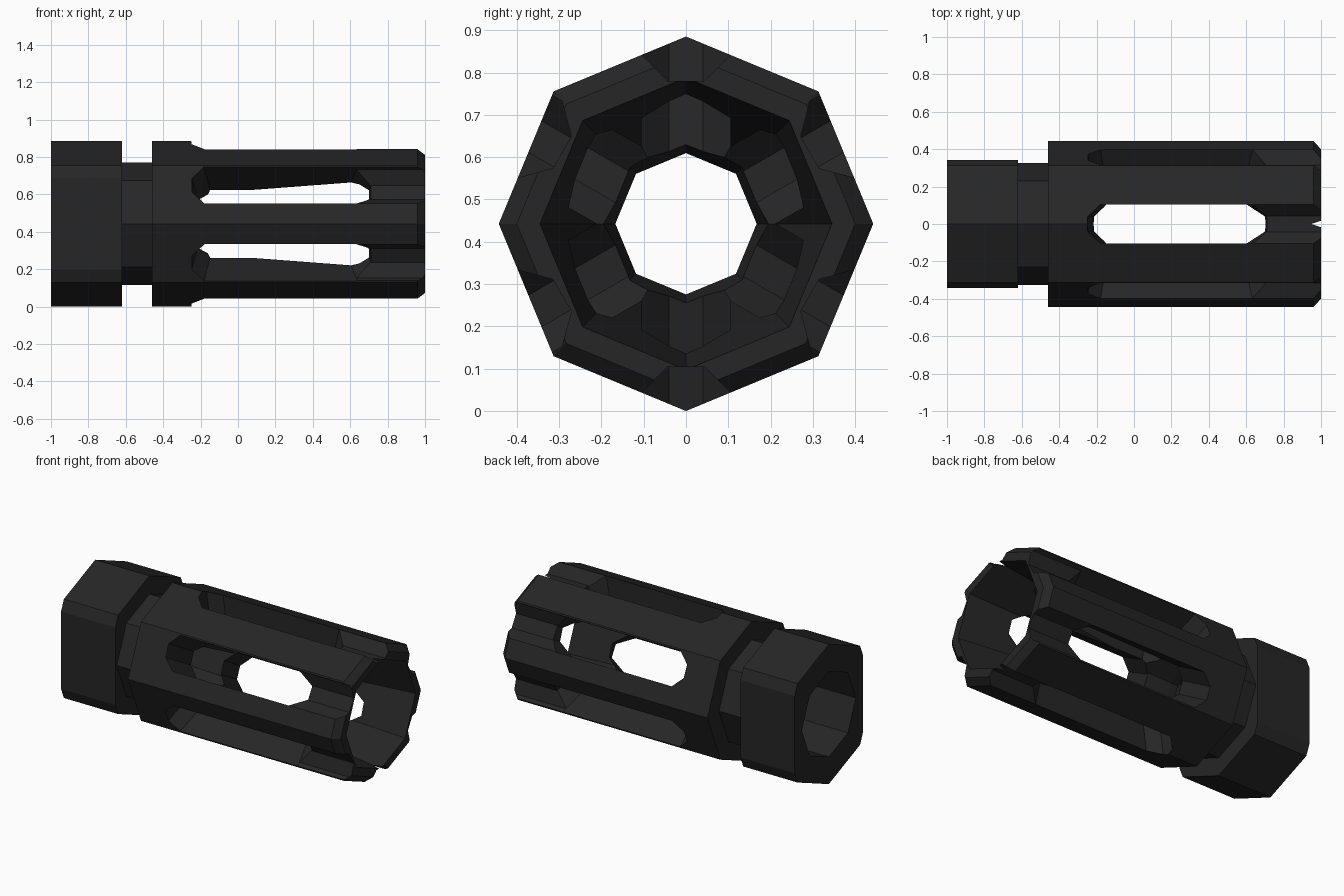
import bpy, bmesh, math
from mathutils import Matrix, Vector

if "Cube" in bpy.data.objects:
    bpy.data.objects.remove(bpy.data.objects["Cube"])

R = 0.4425   # outer radius, also the height of the axis
N = 8        # sides of the tube

mat = bpy.data.materials.new("black_steel")
mat.diffuse_color = (0.019, 0.019, 0.019, 1)
mat.use_nodes = True
mat.node_tree.nodes["Principled BSDF"].inputs["Base Color"].default_value = mat.diffuse_color


def make(name, bm):
    bmesh.ops.recalc_face_normals(bm, faces=bm.faces)
    me = bpy.data.meshes.new(name)
    bm.to_mesh(me)
    bm.free()
    ob = bpy.data.objects.new(name, me)
    bpy.context.collection.objects.link(ob)
    me.materials.append(mat)
    return ob


def loft(name, rings, matrix=Matrix(), closed=False):
    """Join rings of points; cap the ends, or close the loop of rings."""
    bm = bmesh.new()
    vs = [[bm.verts.new(matrix @ Vector(p)) for p in r] for r in rings]
    k = len(rings[0])
    for i in range(len(vs) if closed else len(vs) - 1):
        a, b = vs[i], vs[(i + 1) % len(vs)]
        for j in range(k):
            bm.faces.new((a[j], a[(j + 1) % k], b[(j + 1) % k], b[j]))
    if not closed:
        bm.faces.new(vs[0])
        bm.faces.new(vs[-1])
    return make(name, bm)


def cut(target, cutter):
    cutter.hide_render = True
    m = target.modifiers.new("cut", 'BOOLEAN')
    m.operation = 'DIFFERENCE'
    m.solver = 'EXACT'
    m.object = cutter
    bpy.context.view_layer.objects.active = target
    bpy.ops.object.modifier_apply(modifier=m.name)
    bpy.data.objects.remove(cutter)


# Tube: collar, neck, main barrel, flared front bore, rear socket (x, radius)
profile = [(-1, R), (-.62, R), (-.62, .327), (-.46, .327), (-.46, R), (.96, R),
           (1, .40), (1, .345), (-.37, .167), (-.42, .167), (-.42, .27), (-1, .27)]
rings = [[(x, r * math.cos(2 * math.pi * j / N), R + r * math.sin(2 * math.pi * j / N))
          for j in range(N)] for x, r in profile]
tube = loft("slotted_muzzle_tube", rings, closed=True)

# Wrench flats on the rear collar
for s in (-1, 1):
    ring = [(s * .341, -.2), (s * .341, 1.1), (s * .7, 1.1), (s * .7, -.2)]
    cut(tube, loft("flat_cutter", [[(x, y, z) for y, z in ring] for x in (-1.2, -.54)]))


def slot_outline(x0, x1, z):
    w, n = .105, .04
    return [(x0, -n, z), (x0 + .066, -w, z), (x1 - .09, -w, z), (x1, -n, z),
            (x1, n, z), (x1 - .09, w, z), (x0 + .066, w, z), (x0, n, z)]


# Six long slots, each continued to the muzzle by a shallow groove
for i in range(6):
    turn = Matrix.Translation((0, 0, R)) @ Matrix.Rotation(math.radians(60 * i), 4, 'X')
    cut(tube, loft("slot_cutter", [slot_outline(-.204, .66, .1),
                                   slot_outline(-.258, .745, .5)], turn))
    groove = [(-.0435, .338), (.0435, .338), (.1045, .399), (.1045, .6),
              (-.1045, .6), (-.1045, .399)]
    cut(tube, loft("groove_cutter", [[(x, y, z) for y, z in groove]
                                     for x in (.6, 1.1)], turn))

for p in tube.data.polygons:
    p.use_smooth = False
    p.material_index = 0
